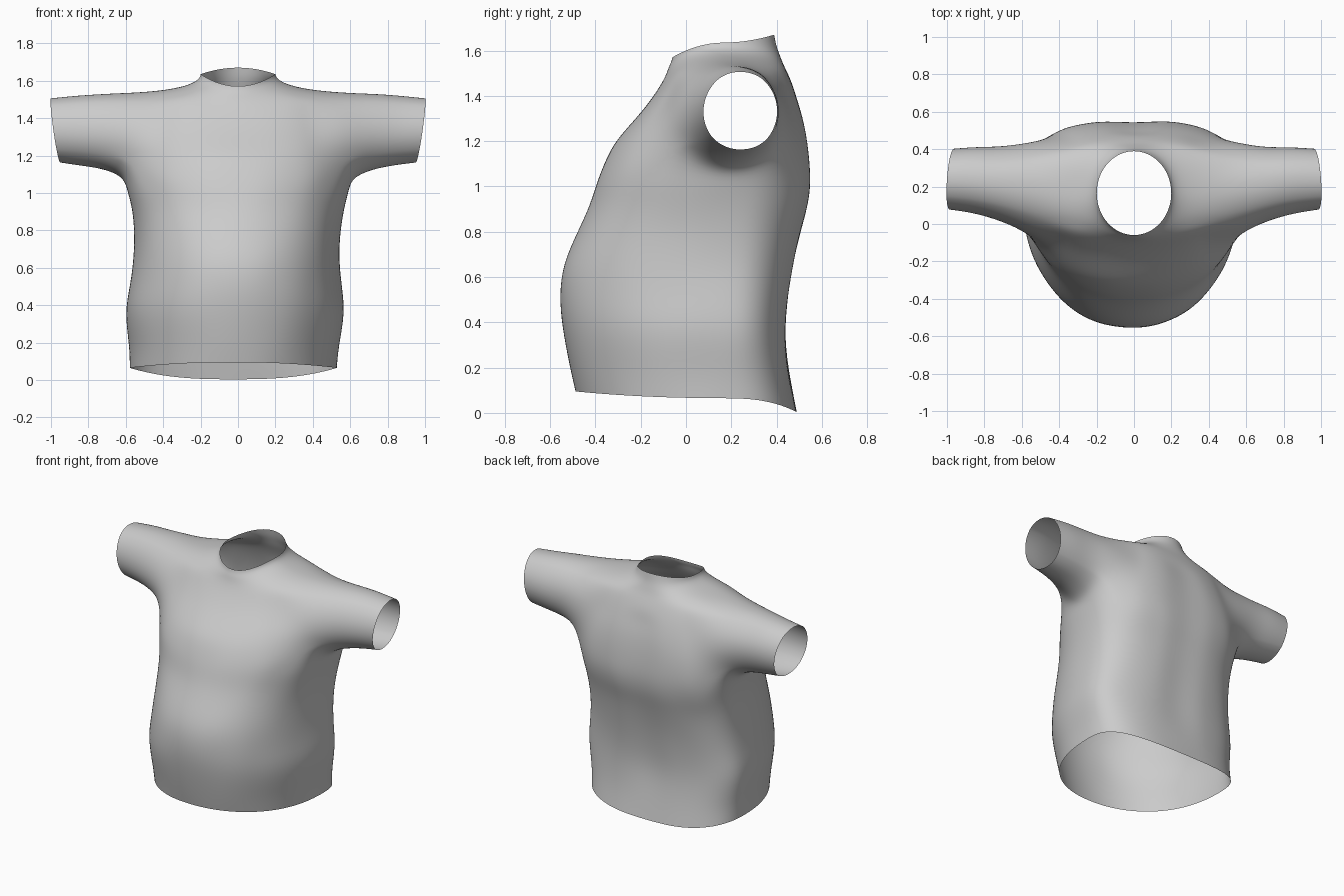
import bpy, bmesh, math
from mathutils import Vector, noise

if "Cube" in bpy.data.objects:
    bpy.data.objects.remove(bpy.data.objects["Cube"])

N = 40                      # columns around the torso
LOW, HIGH = 8, 13           # torso rings bounding the armholes
FRONT, BACK = -4, 5         # columns bounding the armholes

# torso rings: front y, front z, back y, back z, half width, side z
RINGS = [
    (-.490, .095, .490, .003, .555, .065),
    (-.515, .20, .460, .15, .560, .18),
    (-.552, .38, .440, .32, .592, .36),
    (-.560, .52, .450, .48, .568, .50),
    (-.545, .66, .475, .64, .550, .65),
    (-.482, .80, .510, .80, .552, .80),
    (-.427, .91, .542, .90, .570, .92),
    (-.397, 1.01, .557, 1.00, .595, 1.01),
    (-.367, 1.09, .553, 1.10, .620, 1.075),
    (-.325, 1.18, .542, 1.20, .600, 1.17),
    (-.270, 1.25, .525, 1.29, .580, 1.27),
    (-.200, 1.33, .502, 1.37, .560, 1.36),
    (-.145, 1.40, .477, 1.44, .540, 1.45),
    (-.105, 1.46, .450, 1.50, .500, 1.535),
    (-.085, 1.50, .430, 1.54, .360, 1.555),
    (-.075, 1.53, .415, 1.58, .255, 1.58),
    (-.065, 1.55, .400, 1.62, .207, 1.61),
    (-.060, 1.57, .390, 1.67, .200, 1.635),
]
# sleeve rings: x, x lean, centre y, y radius, centre z, z radius
SLEEVE = [
    (.555, -.05, .190, .255, 1.305, .235),
    (.650, -.02, .207, .220, 1.320, .215),
    (.750, .00, .222, .195, 1.330, .201),
    (.860, .01, .236, .178, 1.333, .188),
    (.975, .025, .240, .166, 1.333, .174),
]


def spow(v, p):
    return math.copysign(abs(v) ** p, v)


def torso_point(i, j):
    yf, zf, yb, zb, w, zs = RINGS[i]
    t = 2 * math.pi * j / N
    c, s = math.cos(t), math.sin(t)
    up = max(0, i - 9) / 8
    yc = .165
    e = 2.15 if s < 0 else 2.7
    e += (2.0 - e) * up
    x = w * spow(c, 2 / e) - .025 * max(0, 1 - i / 6)
    y = yc + (yb - yc if s > 0 else yc - yf) * spow(s, 2 / e)
    z = zs + ((zb if s > 0 else zf) - zs) * s * s
    return Vector((x, y, z))


def column(side, k):
    return (k if side > 0 else N // 2 - k) % N


bm = bmesh.new()
grid = [[bm.verts.new(torso_point(i, j)) for j in range(N)] for i in range(len(RINGS))]

# torso shell, leaving out the armholes
holes = {(i, frozenset((column(s, k), column(s, k + 1))))
         for s in (1, -1) for i in range(LOW, HIGH) for k in range(FRONT, BACK)}
for i in range(len(RINGS) - 1):
    for j in range(N):
        n = (j + 1) % N
        if (i, frozenset((j, n))) not in holes:
            bm.faces.new((grid[i][j], grid[i][n], grid[i + 1][n], grid[i + 1][j]))

# sleeves grown from the armhole loops
for side in (1, -1):
    path = ([(LOW, k) for k in range(FRONT, BACK)] + [(i, BACK) for i in range(LOW, HIGH)]
            + [(HIGH, k) for k in range(BACK, FRONT, -1)]
            + [(i, FRONT) for i in range(HIGH, LOW, -1)])
    loop = [grid[i][column(side, k)] for i, k in path]
    _, _, yc, ry, zc, rz = SLEEVE[0]
    angles = [math.atan2((v.co.z - zc) / rz, (v.co.y - yc) / ry) for v in loop]
    previous = loop
    for r, (x, lean, yc, ry, zc, rz) in enumerate(SLEEVE):
        pts = [Vector((side * (x + lean * math.sin(a) - .012 * r / 4 * math.cos(a)),
                       yc + ry * math.cos(a), zc + rz * math.sin(a))) for a in angles]
        if r == 0:
            for v, p in zip(loop, pts):
                v.co = p
            continue
        current = [bm.verts.new(p) for p in pts]
        for a in range(len(loop)):
            b = (a + 1) % len(loop)
            bm.faces.new((previous[a], previous[b], current[b], current[a]))
        previous = current

bmesh.ops.delete(bm, geom=[v for v in bm.verts if not v.link_faces], context='VERTS')

# relax the cloth around the armholes
near = [v for v in bm.verts if .42 < abs(v.co.x) < .8 and v.co.z > .95 and not v.is_boundary]
bmesh.ops.smooth_vert(bm, verts=near, factor=.3, use_axis_x=True, use_axis_y=True, use_axis_z=True)

# slight cloth unevenness, spine groove and navel dimple
for v in bm.verts:
    p = v.co.copy()
    if not v.is_boundary:
        v.co += noise.noise_vector(p * 5) * .005
    if p.y > .4 and .3 < p.z < 1.4:
        v.co.y -= .015 * math.exp(-(p.x / .07) ** 2)
    if p.y < -.3:
        v.co.y += .012 * math.exp(-((p.x + .08) ** 2 + (p.z - .45) ** 2) / .004)

bmesh.ops.recalc_face_normals(bm, faces=bm.faces)
mesh = bpy.data.meshes.new("shirt")
bm.to_mesh(mesh)
bm.free()
mesh.shade_smooth()
shirt = bpy.data.objects.new("shirt", mesh)
bpy.context.collection.objects.link(shirt)
sub = shirt.modifiers.new("smooth", 'SUBSURF')
sub.levels = sub.render_levels = 2
